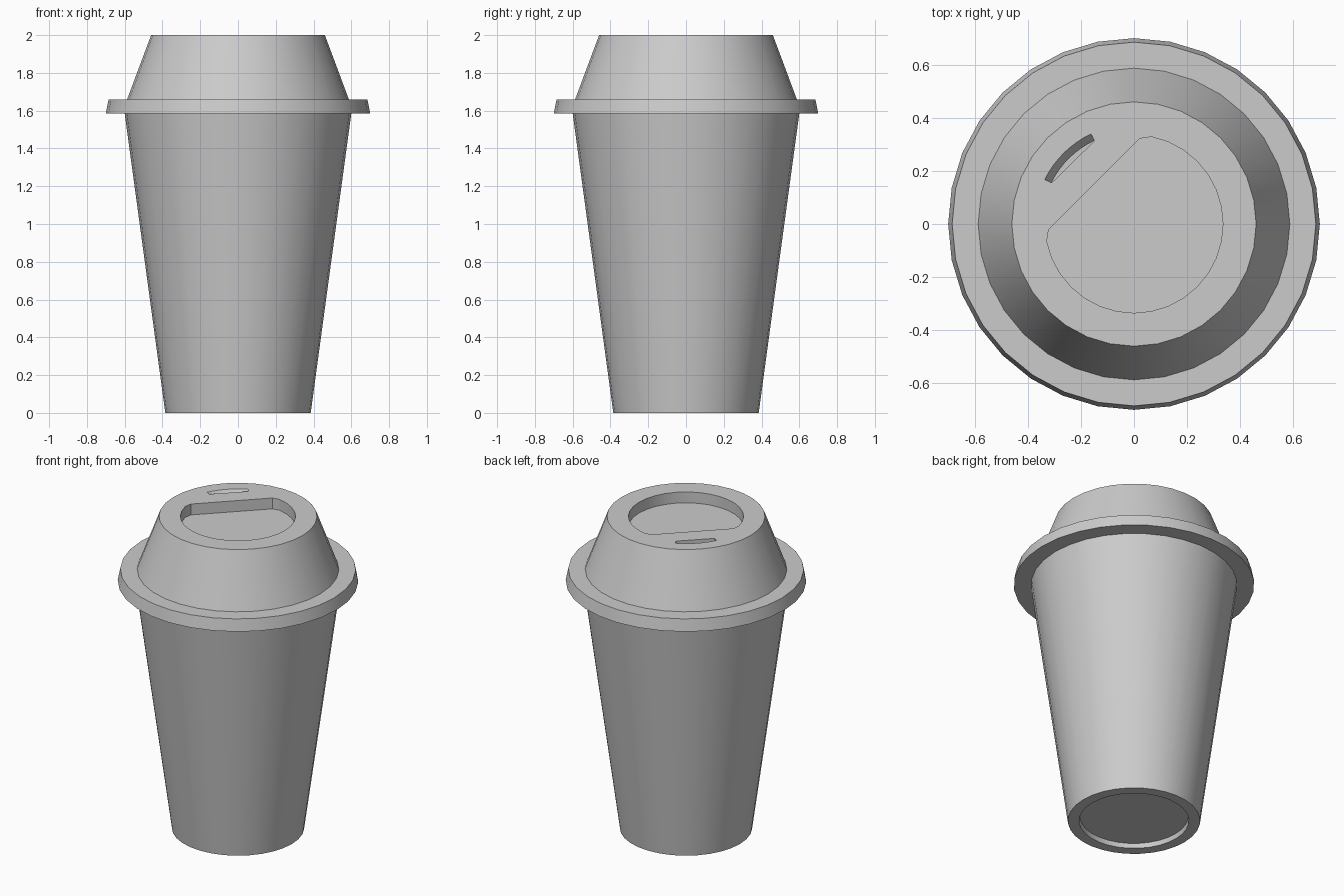
import bpy, bmesh
from math import sin, cos, radians, tau

if "Cube" in bpy.data.objects:
    bpy.data.objects.remove(bpy.data.objects["Cube"])

SIDES = 32


def finish(name, bm):
    bmesh.ops.recalc_face_normals(bm, faces=bm.faces)
    me = bpy.data.meshes.new(name)
    bm.to_mesh(me)
    bm.free()
    ob = bpy.data.objects.new(name, me)
    bpy.context.collection.objects.link(ob)
    return ob


def lathe(name, profile):
    """Revolve (radius, z) points into a closed solid with flat end caps."""
    bm = bmesh.new()
    rings = [[bm.verts.new((r * cos(tau * i / SIDES), r * sin(tau * i / SIDES), z))
              for i in range(SIDES)] for r, z in profile]
    for a, b in zip(rings, rings[1:]):
        for i in range(SIDES):
            j = (i + 1) % SIDES
            bm.faces.new((a[i], a[j], b[j], b[i]))
    bm.faces.new(rings[0])
    bm.faces.new(rings[-1])
    return finish(name, bm)


def loft(name, bottom, top):
    """Cutter solid between two matching loops."""
    bm = bmesh.new()
    a = [bm.verts.new(p) for p in bottom]
    b = [bm.verts.new(p) for p in top]
    n = len(a)
    for i in range(n):
        bm.faces.new((a[i], a[(i + 1) % n], b[(i + 1) % n], b[i]))
    bm.faces.new(a)
    bm.faces.new(b)
    ob = finish(name, bm)
    ob.hide_render = True
    return ob


def polar(r, deg, z):
    return (r * cos(radians(deg)), r * sin(radians(deg)), z)


def activate(ob):
    bpy.ops.object.select_all(action='DESELECT')
    ob.select_set(True)
    bpy.context.view_layer.objects.active = ob


def cut(ob, cutter):
    mod = ob.modifiers.new("cut", 'BOOLEAN')
    mod.operation = 'DIFFERENCE'
    mod.solver = 'EXACT'
    mod.object = cutter
    activate(ob)
    bpy.ops.object.modifier_apply(modifier=mod.name)
    bpy.data.objects.remove(cutter)


# Tapered cup with a recessed base
cup = lathe("cup", [(0.315, 0.03), (0.32, 0), (0.385, 0), (0.602, 1.60)])

# Lid with a flared rim and raised dome
lid = lathe("lid", [(0.59, 1.585), (0.70, 1.585), (0.685, 1.66),
                    (0.587, 1.66), (0.46, 2.0)])

# Round drinking recess with one straight side
outline = [(0.322, 183.6)] + [(0.335, 191.25 + 11.25 * i) for i in range(23)] + [(0.322, 86.4)]
cut(lid, loft("recess_cutter", [polar(r, a, 1.93) for r, a in outline],
              [polar(r, a, 2.1) for r, a in outline]))

# Curved sip slot whose outer wall slopes inward
angles = [115.5 + 38 * i / 8 for i in range(9)]


def slot_loop(r, z):
    return ([polar(0.347, angles[0], z)] + [polar(r, a, z) for a in angles]
            + [polar(0.347, angles[-1], z)])


cut(lid, loft("slot_cutter", slot_loop(0.3485, 1.96), slot_loop(0.4035, 2.04)))

# Smooth shading with crisp rims
for ob in (cup, lid):
    activate(ob)
    bpy.ops.object.shade_smooth_by_angle(angle=radians(25))
